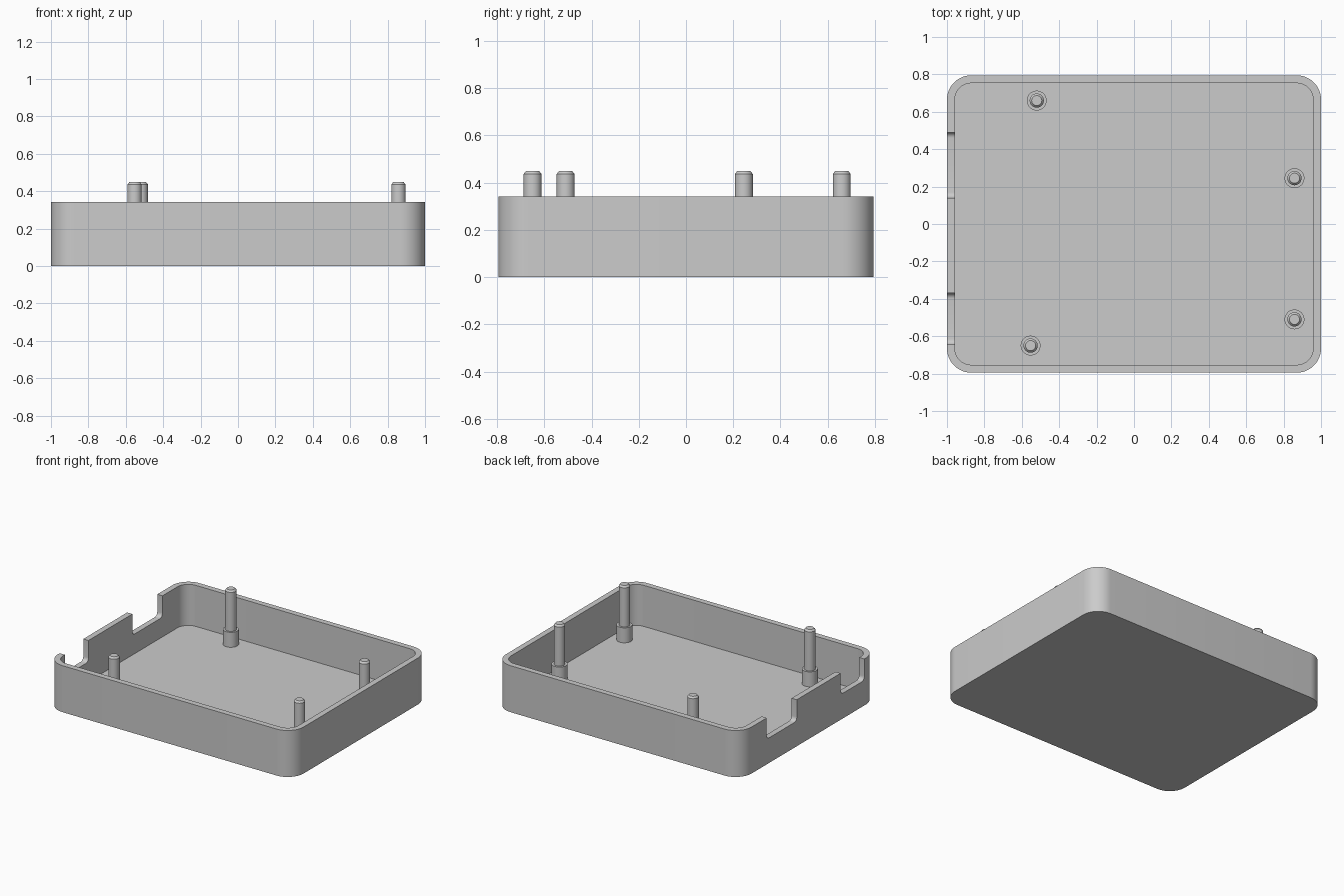
import bpy
import bmesh
import math

cube = bpy.data.objects.get("Cube")
if cube:
    bpy.data.objects.remove(cube, do_unlink=True)

grey = bpy.data.materials.new("light grey plastic")
grey.use_nodes = True
colour = (0.6, 0.6, 0.6, 1)
grey.diffuse_color = colour
grey.node_tree.nodes["Principled BSDF"].inputs["Base Color"].default_value = colour

HALF_X, HALF_Y, HEIGHT = 1.0, 0.795, 0.342
WALL, FLOOR, RADIUS = 0.042, 0.04, 0.13


def arc(cx, cy, r, start, end, steps):
    """Points on a circular arc, angles in degrees."""
    angles = [math.radians(start + (end - start) * i / steps) for i in range(steps + 1)]
    return [(cx + r * math.cos(a), cy + r * math.sin(a)) for a in angles]


def rounded_outline(inset):
    hx, hy, r = HALF_X - inset, HALF_Y - inset, RADIUS - inset
    points = []
    for sx, sy, start in ((1, 1, 0), (-1, 1, 90), (-1, -1, 180), (1, -1, 270)):
        points += arc(sx * (hx - r), sy * (hy - r), r, start, start + 90, 12)
    return points


def loft(name, rings):
    """Join equal rings of 3D points and cap both ends."""
    bm = bmesh.new()
    loops = [[bm.verts.new(p) for p in ring] for ring in rings]
    for low, high in zip(loops, loops[1:]):
        n = len(low)
        for i in range(n):
            j = (i + 1) % n
            bm.faces.new((low[i], low[j], high[j], high[i]))
    bm.faces.new(loops[0][::-1])
    bm.faces.new(loops[-1])
    bmesh.ops.recalc_face_normals(bm, faces=bm.faces)
    mesh = bpy.data.meshes.new(name)
    bm.to_mesh(mesh)
    bm.free()
    mesh.materials.append(grey)
    obj = bpy.data.objects.new(name, mesh)
    bpy.context.collection.objects.link(obj)
    return obj


def activate(obj):
    bpy.ops.object.select_all(action='DESELECT')
    obj.select_set(True)
    bpy.context.view_layer.objects.active = obj


def smooth(obj):
    activate(obj)
    bpy.ops.object.shade_smooth_by_angle(angle=math.radians(25))


# Open tray with rounded corners
sections = ((0, 0), (0, HEIGHT), (WALL, HEIGHT), (WALL, FLOOR))
tray = loft("tray", [[(x, y, z) for x, y in rounded_outline(inset)]
                     for inset, z in sections])

# Two connector notches in the side wall, with filleted lower corners
NOTCH_Z, FILLET = 0.185, 0.03
for y0, y1 in ((0.14, 0.49), (-0.645, -0.37)):
    profile = arc(y0 + FILLET, NOTCH_Z + FILLET, FILLET, 180, 270, 6)
    profile += arc(y1 - FILLET, NOTCH_Z + FILLET, FILLET, 270, 360, 6)
    profile += [(y1, 0.5), (y0, 0.5)]
    cutter = loft("notch_cutter", [[(x, y, z) for y, z in profile] for x in (-1.1, -0.9)])
    cutter.hide_render = True
    cut = tray.modifiers.new("notch", 'BOOLEAN')
    cut.operation = 'DIFFERENCE'
    cut.solver = 'EXACT'
    cut.object = cutter
    activate(tray)
    bpy.ops.object.modifier_apply(modifier=cut.name)
    bpy.data.objects.remove(cutter, do_unlink=True)
smooth(tray)

# Stepped mounting posts: wide standoff, thin pin, chamfered tip
post_profile = ((0.053, 0.03), (0.053, 0.15), (0.038, 0.15), (0.038, 0.437), (0.027, 0.45))
posts = {
    "back_right_post": (-0.52, 0.66),
    "back_left_post": (0.858, 0.245),
    "front_left_post": (0.858, -0.51),
    "front_right_post": (-0.553, -0.65),
}
for name, (px, py) in posts.items():
    rings = [[(x, y, z) for x, y in arc(px, py, r, 0, 360, 32)[:-1]] for r, z in post_profile]
    smooth(loft(name, rings))
